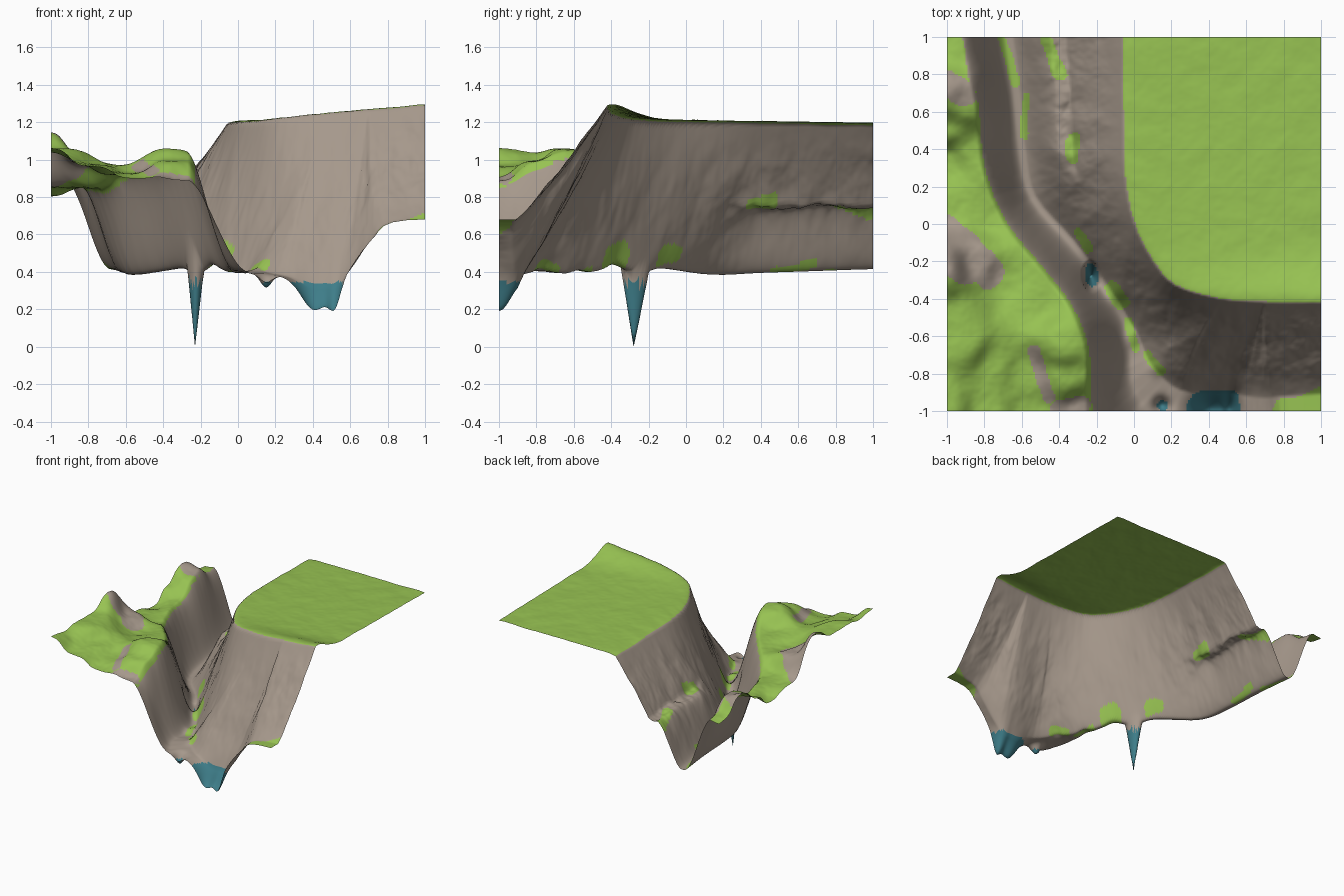
import bpy, bmesh, math
from mathutils import Vector, noise

if "Cube" in bpy.data.objects:
    bpy.data.objects.remove(bpy.data.objects["Cube"])

N = 200  # grid cells per side

def smooth(a, b, v):
    t = min(1.0, max(0.0, (v - a) / (b - a)))
    return t * t * (3 - 2 * t)

def curve(pts, steps=4):
    """Sample a smooth Catmull-Rom line through (x, y, z) points."""
    p = [Vector(q) for q in pts]
    p = [2 * p[0] - p[1]] + p + [2 * p[-1] - p[-2]]
    out = []
    for i in range(1, len(p) - 2):
        a, b, c, d = p[i - 1:i + 3]
        for k in range(steps):
            t = k / steps
            out.append(0.5 * (2 * b + (c - a) * t + (2 * a - 5 * b + 4 * c - d) * t * t
                              + (3 * b - a - 3 * c + d) * t ** 3))
    out.append(p[-2])
    segs = []
    for a, b in zip(out, out[1:]):
        dx, dy = b.x - a.x, b.y - a.y
        segs.append((a.x, a.y, a.z, dx, dy, b.z - a.z, 1 / max(dx * dx + dy * dy, 1e-9)))
    return segs

def nearest(segs, x, y):
    """Distance to a line, side (+1 is left of travel) and height there."""
    best = (1e9, 0, 0)
    for ax, ay, az, dx, dy, dz, inv in segs:
        px, py = x - ax, y - ay
        t = (px * dx + py * dy) * inv
        t = 0.0 if t < 0 else 1.0 if t > 1 else t
        qx, qy = px - t * dx, py - t * dy
        d = qx * qx + qy * qy
        if d < best[0]:
            best = (d, dx * py - dy * px, az + t * dz)
    return math.sqrt(best[0]), (1 if best[1] > 0 else -1), best[2]

# Canyon floor line, running from the back round to the right
floor = curve([(-.67, 1.2, .42), (-.66, 1, .42), (-.62, .7, .41), (-.59, .4, .40), (-.53, .15, .39),
               (-.33, -.08, .42), (-.2, -.25, .44), (-.08, -.42, .42), (.02, -.6, .39),
               (.1, -.76, .41), (.25, -.89, .385), (.5, -.90, .37), (.6, -.92, .42),
               (.7, -.93, .56), (.82, -.92, .67), (1.2, -.9, .69)])
# Edge of the high plateau and edge of the western hills
rim = curve([(-.06, 1.2, 0), (-.06, .6, 0), (-.05, .25, 0), (0, 0, 0), (.1, -.2, 0),
             (.22, -.33, 0), (.45, -.40, 0), (.7, -.42, 0), (1.2, -.42, 0)])
bank = curve([(-.94, 1.2, 0), (-.92, 1, 0), (-.85, .6, 0), (-.82, .3, 0), (-.7, 0, 0),
              (-.5, -.25, 0), (-.35, -.45, 0), (-.27, -.65, 0), (-.26, -.85, 0), (-.26, -1.2, 0)])

# Spot heights of the western hills
hill_spots = [(-1, 1, .88), (-.93, .93, .90), (-1, .7, 1.03), (-.91, .65, .98), (-1, .5, .91),
              (-1, .35, .80), (-.86, .4, .86), (-1, .1, .85), (-.78, .05, .85), (-1, -.25, 1.16),
              (-.85, -.2, .98), (-.68, -.3, .92), (-1, -.5, 1.06), (-.9, -.66, 1.07),
              (-1, -1, 1.07), (-.75, -.75, .97), (-.52, -.4, .95), (-.38, -.65, 1.07),
              (-.58, -.8, .93), (-.55, -1, .90), (-.8, -1, .97), (-.36, -.83, 1.0), (-.3, -1, .89)]

def hills(x, y):
    total = weight = 0
    for px, py, pz in hill_spots:
        w = 1 / ((x - px) ** 2 + (y - py) ** 2 + .007) ** 2
        total += w * pz
        weight += w
    return total / weight

def plateau(x, y):
    y = max(y, -.42)
    return 1.2 + .016 * (1 - y) + max(x, 0) * .085 * math.exp(-((y + .42) / .17) ** 2)

# Hollows and (negative) knolls: x, y, radius x, radius y, depth
hollows = [(.52, -1, .045, .09, .12), (.41, -1, .10, .09, .17), (.15, -.97, .04, .04, .07),
           (-.23, -.28, .07, .11, .05), (-.10, -.37, .05, .06, -.03), (-.01, -.6, .04, .06, -.03),
           (.12, -.77, .04, .04, -.02)]

def height(x, y):
    n = noise.fractal(Vector((x * 6, y * 6, 0)), 1.0, 2.0, 4)
    df, side, fz = nearest(floor, x, y)
    ground = 0
    if side > 0:  # plateau and its cliff
        dr, inside, _ = nearest(rim, x, y)
        top = plateau(x, y)
        if inside > 0:
            return top + .004 * n - .012 * math.exp(-dr / .03), 1
        t = df / (df + dr + 1e-6)
        s = t ** 1.15
        # Ledge part way up the northern cliff
        ledge = .43 * smooth(0, .38, t) + .04 * t + .53 * max(0, (t - .5) / .5) ** .95
        k = smooth(.1, .45, y)
        s = s * (1 - k) + ledge * k
        z = fz + (top - .012 - fz) * s + .026 * n * math.sin(math.pi * t)
    else:  # western hills and their slope
        db, outside, _ = nearest(bank, x, y)
        t = 1.0 if outside < 0 else df / (df + db + 1e-6)
        low = .08 + .27 * smooth(-.5, -.9, y)
        s = smooth(low, 1.04, t) / smooth(low, 1.04, 1)
        z = fz + (hills(x, y) - fz) * s + .008 * n * smooth(0, 1, t)
        ground = 2 if t > .93 else 0
    for hx, hy, rx, ry, d in hollows:
        z -= d * math.exp(-((x - hx) / rx) ** 2 - ((y - hy) / ry) ** 2)
    # Deep narrow sinkhole
    r = math.hypot((x + .23) / .048, (y + .28) / .085)
    return z - .40 * max(0, 1 - r) ** 1.1, ground

# Patches as (x1, y1, x2, y2, radius): bare rock on the hills, grass on the slopes
bare = [(-1, -.03, -.78, -.26, .085), (-1, -.2, -.9, -.25, .07), (-.53, -.68, -.47, -.93, .035),
        (-.4, -1, -.28, -.98, .06), (-1, .76, -.9, .69, .06), (-.88, 1, -.85, .75, .04)]
grassy = [(-.585, .47, -.575, .68, .018), (-.64, .76, -.7, 1, .022), (-.3, -.04, -.24, -.13, .022),
          (-.12, -.33, -.06, -.42, .035), (-.03, -.52, 0, -.67, .025), (.07, -.7, .14, -.79, .025),
          (-.33, .36, -.33, .45, .035), (-.47, 1, -.40, .8, .035), (.8, -1, 1, -.94, .06)]

def in_patch(patches, x, y):
    for x1, y1, x2, y2, r in patches:
        dx, dy = x2 - x1, y2 - y1
        t = min(1, max(0, ((x - x1) * dx + (y - y1) * dy) / (dx * dx + dy * dy)))
        if math.hypot(x - x1 - t * dx, y - y1 - t * dy) < r:
            return True
    return False

def material(name, rgb):
    m = bpy.data.materials.new(name)
    m.diffuse_color = (*rgb, 1)
    m.use_nodes = True
    m.node_tree.nodes["Principled BSDF"].inputs["Base Color"].default_value = m.diffuse_color
    return m

# Terrain sheet
bm = bmesh.new()
rows, ground = [], []
for j in range(N + 1):
    y = -1 + 2 * j / N
    samples = [(-1 + 2 * i / N, *height(-1 + 2 * i / N, y)) for i in range(N + 1)]
    rows.append([bm.verts.new((x, y, z)) for x, z, g in samples])
    ground.append([g for x, z, g in samples])
lowest = min(v.co.z for v in bm.verts)
for v in bm.verts:
    v.co.z -= lowest

# Water in the hollows, grass on plateau and hills, rock elsewhere
for j in range(N):
    for i in range(N):
        f = bm.faces.new((rows[j][i], rows[j][i + 1], rows[j + 1][i + 1], rows[j + 1][i]))
        f.smooth = True
        c = f.calc_center_median()
        wob = noise.noise_vector(Vector((c.x * 9, c.y * 9, 0))) * .02
        px, py = c.x + wob.x, c.y + wob.y
        if c.z < .345:
            f.material_index = 2
        elif in_patch(grassy, px, py) or ground[j][i] == 1:
            f.material_index = 1
        elif ground[j][i] == 2 and not in_patch(bare, px, py):
            f.material_index = 1

mesh = bpy.data.meshes.new("terrain")
bm.normal_update()
bm.to_mesh(mesh)
bm.free()
for m in (material("rock", (.38, .315, .26)), material("grass", (.31, .54, .085)),
          material("water", (.048, .205, .25))):
    mesh.materials.append(m)
bpy.context.collection.objects.link(bpy.data.objects.new("terrain", mesh))
